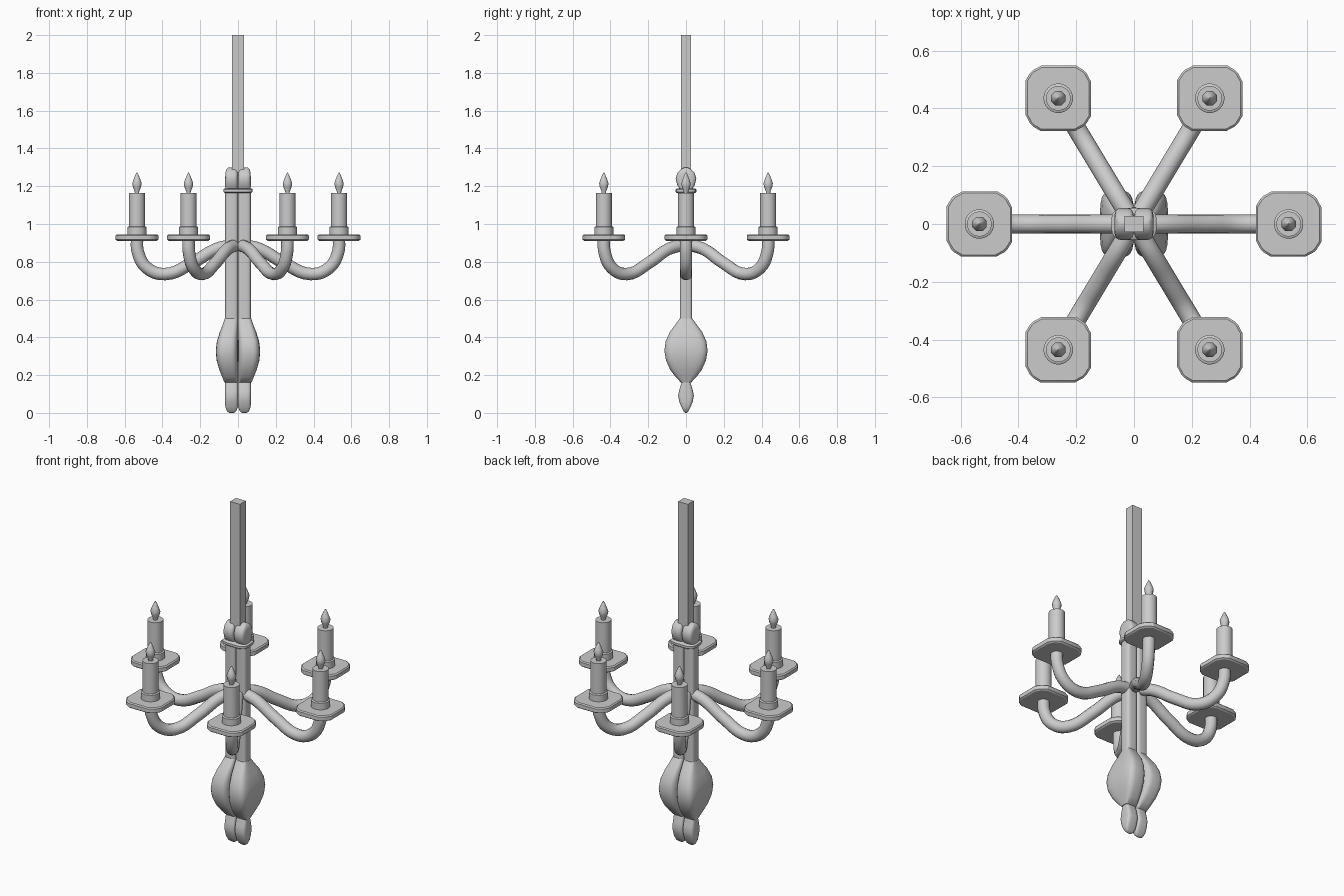
import bpy, bmesh, math
from mathutils import Vector

if "Cube" in bpy.data.objects:
    bpy.data.objects.remove(bpy.data.objects["Cube"])


def finish(obj, angle=40):
    bpy.ops.object.select_all(action='DESELECT')
    obj.select_set(True)
    bpy.context.view_layer.objects.active = obj
    bpy.ops.object.shade_smooth_by_angle(angle=math.radians(angle))


def loft(name, rings, angle=40):
    """Skin a stack of rings (lists of points) and cap both ends."""
    bm = bmesh.new()
    vr = [[bm.verts.new(p) for p in ring] for ring in rings]
    n = len(vr[0])
    for a, b in zip(vr, vr[1:]):
        for i in range(n):
            bm.faces.new((a[i], a[(i + 1) % n], b[(i + 1) % n], b[i]))
    bm.faces.new(vr[0][::-1])
    bm.faces.new(vr[-1])
    mesh = bpy.data.meshes.new(name)
    bm.to_mesh(mesh)
    bm.free()
    obj = bpy.data.objects.new(name, mesh)
    bpy.context.collection.objects.link(obj)
    finish(obj, angle)
    return obj


def oval(cx, cy, z, hx, hy, n=24, power=0.5):
    """Superellipse ring: low power gives a rounded rectangle."""
    pts = []
    for i in range(n):
        a = math.tau * (i + 0.5) / n
        c, s = math.cos(a), math.sin(a)
        pts.append((cx + hx * math.copysign(abs(c) ** power, c),
                    cy + hy * math.copysign(abs(s) ** power, s), z))
    return pts


def turned(name, x, y, profile, n, angle=40):
    return loft(name, [oval(x, y, z, r, r, n, 1) for r, z in profile], angle)


# Central column in two mirrored halves: (z, half width x, half depth y)
foot = [(0.0, .012, .004), (.008, .024, .012), (.03, .033, .024), (.06, .035, .036),
        (.09, .035, .042), (.12, .035, .036), (.16, .034, .024)]
bulb = [(.16, .036, .026), (.19, .042, .055), (.23, .05, .085), (.28, .057, .107),
        (.33, .059, .115), (.38, .056, .108), (.43, .048, .085), (.47, .04, .055),
        (.50, .035, .033)]
shaft = [(.50, .034, .033), (1.18, .034, .033)]
knob = [(1.18, .033, .03), (1.205, .034, .046), (1.24, .034, .055), (1.27, .033, .046),
        (1.29, .028, .026), (1.30, .016, .008)]
for side, word in ((-1, "left"), (1, "right")):
    for part, rows in (("foot", foot), ("bulb", bulb), ("shaft", shaft), ("knob", knob)):
        loft(f"{part}_{word}", [oval(side * hx if part in ("bulb", "shaft") else side * .034,
                                     0, z, hx, hy) for z, hx, hy in rows], 50)

# Collar under the knob
loft("collar", [oval(0, 0, z, .078 - d, .055 - d)
                for z, d in ((1.165, .006), (1.17, 0), (1.183, 0), (1.188, .006))])

# Square hanging rod
bpy.ops.mesh.primitive_cube_add(size=1, location=(0, 0, 1.62))
rod = bpy.context.object
rod.name = "hanging_rod"
rod.scale = (.064, .054, .76)


# S-curved arm
def arm(name, end):
    end = Vector((end[0], end[1], 0))
    path = [(.09, .885), (.22, .866), (.45, .795), (.72, .735), (.90, .767), (.99, .85), (1, .93)]
    cu = bpy.data.curves.new(name, 'CURVE')
    cu.dimensions = '3D'
    cu.bevel_depth = .033
    cu.bevel_resolution = 4
    cu.resolution_u = 5
    cu.use_fill_caps = True
    sp = cu.splines.new('BEZIER')
    sp.bezier_points.add(len(path) - 1)
    for bp, (t, z) in zip(sp.bezier_points, path):
        bp.co = end * t + Vector((0, 0, z))
        bp.handle_left_type = bp.handle_right_type = 'AUTO'
    obj = bpy.data.objects.new(name, cu)
    bpy.context.collection.objects.link(obj)
    bpy.ops.object.select_all(action='DESELECT')
    obj.select_set(True)
    bpy.context.view_layer.objects.active = obj
    bpy.ops.object.convert(target='MESH')
    finish(bpy.context.object)


# Chamfered square drip pan with softened rim
def pan_ring(x, y, z, inset):
    quarter = [(.113, .058), (.097, .088), (.088, .097), (.062, .113)]
    pts, k = [], 1 - inset / .113
    for q in range(4):
        for px, py in quarter:
            for _ in range(q):
                px, py = -py, px
            pts.append((x + px * k, y + py * k, z))
    return pts


ends = [(-.535, 0), (.535, 0), (-.262, -.435), (.262, -.435), (-.262, .435), (.262, .435)]
for i, (x, y) in enumerate(ends, 1):
    arm(f"arm_{i}", (x, y))
    loft(f"drip_pan_{i}", [pan_ring(x, y, z, d) for z, d in
                           ((.911, .008), (.917, 0), (.939, 0), (.945, .006))], 30)
    # Candle, its socket and the flame
    turned(f"candle_socket_{i}", x, y, [(.051, .93), (.051, .983), (.046, .987)], 20)
    turned(f"candle_{i}", x, y, [(.043, .95), (.043, 1.165)], 20)
    turned(f"flame_{i}", x, y, [(.012, 1.16), (.013, 1.172), (.023, 1.195), (.027, 1.215),
                                (.02, 1.235), (.008, 1.262), (.002, 1.272)], 8, 50)
